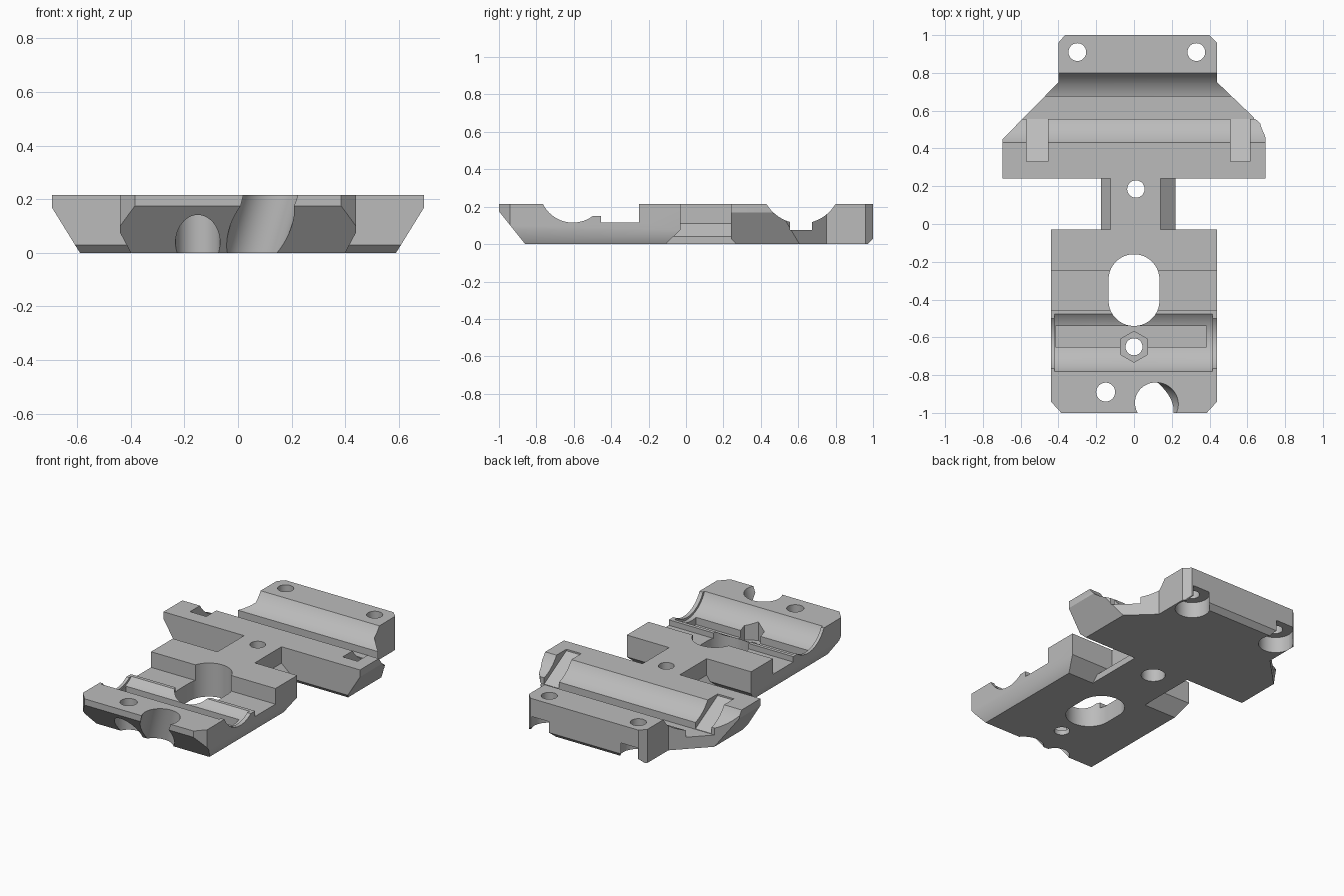
import bpy, bmesh, math
from mathutils import Vector, Matrix

if "Cube" in bpy.data.objects:
    bpy.data.objects.remove(bpy.data.objects["Cube"])

TOP = 0.215

grey = bpy.data.materials.new("plain grey")
grey.use_nodes = True
COLOUR = (0.5, 0.5, 0.5, 1)
grey.diffuse_color = COLOUR
grey.node_tree.nodes["Principled BSDF"].inputs["Base Color"].default_value = COLOUR


def make(name, bm):
    bmesh.ops.recalc_face_normals(bm, faces=bm.faces)
    mesh = bpy.data.meshes.new(name)
    bm.to_mesh(mesh)
    bm.free()
    mesh.materials.append(grey)
    obj = bpy.data.objects.new(name, mesh)
    bpy.context.collection.objects.link(obj)
    return obj


def prism(name, axis, profile, lo, hi, chops=()):
    """Extrude a profile along an axis, then slice it by (point, normal) planes."""
    place = {"x": lambda a, b, t: (t, a, b),
             "y": lambda a, b, t: (a, t, b),
             "z": lambda a, b, t: (a, b, t)}[axis]
    bm = bmesh.new()
    face = bm.faces.new([bm.verts.new(place(a, b, lo)) for a, b in profile])
    moved = bmesh.ops.extrude_face_region(bm, geom=[face])["geom"]
    verts = [v for v in moved if isinstance(v, bmesh.types.BMVert)]
    bmesh.ops.translate(bm, verts=verts, vec=place(0, 0, hi - lo))
    for point, normal in chops:
        geom = bm.verts[:] + bm.edges[:] + bm.faces[:]
        bmesh.ops.bisect_plane(bm, geom=geom, plane_co=point, plane_no=normal, clear_outer=True)
        bmesh.ops.holes_fill(bm, edges=[e for e in bm.edges if e.is_boundary])
    return make(name, bm)


def box(name, x, y, z):
    return prism(name, "z", [(x[0], y[0]), (x[1], y[0]), (x[1], y[1]), (x[0], y[1])], *z)


def rod(name, start, end, radius, sides=48):
    start, end = Vector(start), Vector(end)
    turn = (end - start).to_track_quat("Z", "X").to_matrix().to_4x4()
    bm = bmesh.new()
    bmesh.ops.create_cone(bm, cap_ends=True, segments=sides, radius1=radius, radius2=radius,
                          depth=(end - start).length,
                          matrix=Matrix.Translation((start + end) / 2) @ turn)
    return make(name, bm)


def bore(name, x, y, radius, lo=-0.1, hi=0.3, sides=48):
    return rod(name, (x, y, lo), (x, y, hi), radius, sides)


def trough(name, y, z, radius, x0=-1, x1=1):
    return rod(name, (x0, y, z), (x1, y, z), radius, 96)


def combine(target, tool, operation):
    mod = target.modifiers.new(tool.name, "BOOLEAN")
    mod.operation, mod.solver, mod.object = operation, "EXACT", tool
    tool.hide_render = True
    bpy.context.view_layer.objects.active = target
    bpy.ops.object.modifier_apply(modifier=mod.name)
    bpy.data.objects.remove(tool)


# Front plate with bevelled corners and undersides
chops = [((0, -1, 0.175), (0, -0.175, -0.14)), ((0, -0.11, 0), (0, 0.075, -0.08))]
for s in (-1, 1):
    chops += [((s * 0.4, 0, 0), (s * 0.075, 0, -0.04)),
              ((s * 0.44, -0.94, 0), (s * 0.06, -0.055, 0))]
plate = prism("mount_plate", "z", [(-0.44, -1), (0.44, -1), (0.44, -0.03), (-0.44, -0.03)],
              0, TOP, chops)

# Neck with flared feet
neck = prism("neck", "y", [(-0.175, 0), (0.22, 0), (0.22, 0.04), (0.14, 0.11), (0.14, TOP),
                           (-0.125, TOP), (-0.125, 0.11), (-0.175, 0.04)], -0.2, 0.35)

# Rear wings, sloping under at the sides and front
wing_chops = [((0, 0.24, 0.03), (0, -1, -1))]
wing_chops += [((s * 0.59, 0, 0), (s * 0.17, 0, -0.105)) for s in (-1, 1)]
wings = prism("wings", "z", [(-0.695, 0.24), (0.695, 0.24), (0.695, 0.46), (0.67, 0.53),
                             (0.44, 0.75), (0.44, 0.85), (-0.4, 0.85), (-0.4, 0.75),
                             (-0.695, 0.45)], 0, TOP, wing_chops)

# Rear block
rear = prism("rear_block", "z", [(-0.4, 0.7), (0.44, 0.7), (0.44, 0.96), (0.4, 1),
                                 (-0.365, 1), (-0.4, 0.96)], 0, TOP,
             [((0, 1, 0.03), (0, 1, -1))])

for part in (neck, wings, rear):
    combine(plate, part, "UNION")

cutters = [
    # Front rod seat with end lips, relief groove and shelf behind it
    box("shelf", (-1, 1), (-0.455, -0.25), (0.115, 0.5)),
    box("rib_top", (-1, 1), (-0.6, -0.45), (0.15, 0.5)),
    trough("seat_lip", -0.605, 0.293, 0.178),
    trough("seat", -0.605, 0.293, 0.192, -0.42, 0.415),
    box("seat_groove", (-0.415, 0.385), (-0.65, -0.54), (0.06, 0.3)),
    # Rear rod seat and groove
    trough("rear_seat", 0.615, 0.325, 0.215),
    box("rear_groove", (-1, 1), (0.555, 0.675), (0.075, 0.4)),
    # Nut pocket and screw hole in the front seat
    bore("nut_pocket", 0, -0.65, 0.082, 0.03, 0.3, 6),
    bore("nut_hole", 0, -0.65, 0.045),
    # Front screw hole with counterbore, and slanted cable channel
    bore("front_hole", -0.15, -0.89, 0.05),
    bore("front_counterbore", -0.15, -0.89, 0.083, -0.1, 0.155),
    rod("cable_channel", (0.025, -0.914, -0.1), (0.15, -0.961, 0.315), 0.11),
    # Neck screw hole
    bore("neck_hole", 0.01, 0.185, 0.046),
    bore("neck_counterbore", 0.01, 0.185, 0.07, -0.1, 0.1),
]

# Rear screw holes with pockets open to the back
for x in (-0.3, 0.33):
    cutters += [bore("rear_hole", x, 0.91, 0.047),
                bore("rear_pocket", x, 0.92, 0.1, -0.1, 0.1)]

# Tie slots ramping into the rear seat
for x0, x1 in ((-0.57, -0.455), (0.51, 0.615)):
    cutters.append(prism("tie_slot", "x", [(0.33, 0.4), (0.33, TOP - 0.01), (0.56, 0.075),
                                           (0.56, 0.4)], x0, x1))

# Rounded window
window = []
for i in range(48):
    a = math.tau * (i + 0.5) / 48
    window.append((0.135 * math.cos(a), -0.35 + math.copysign(0.055, math.sin(a)) + 0.135 * math.sin(a)))
cutters.append(prism("window", "z", window, -0.1, 0.4))

for cutter in cutters:
    combine(plate, cutter, "DIFFERENCE")

# One colour, smooth bores, sharp edges
plate.data.materials.clear()
plate.data.materials.append(grey)
bpy.ops.object.select_all(action="DESELECT")
plate.select_set(True)
bpy.context.view_layer.objects.active = plate
bpy.ops.object.shade_smooth_by_angle(angle=math.radians(30))
